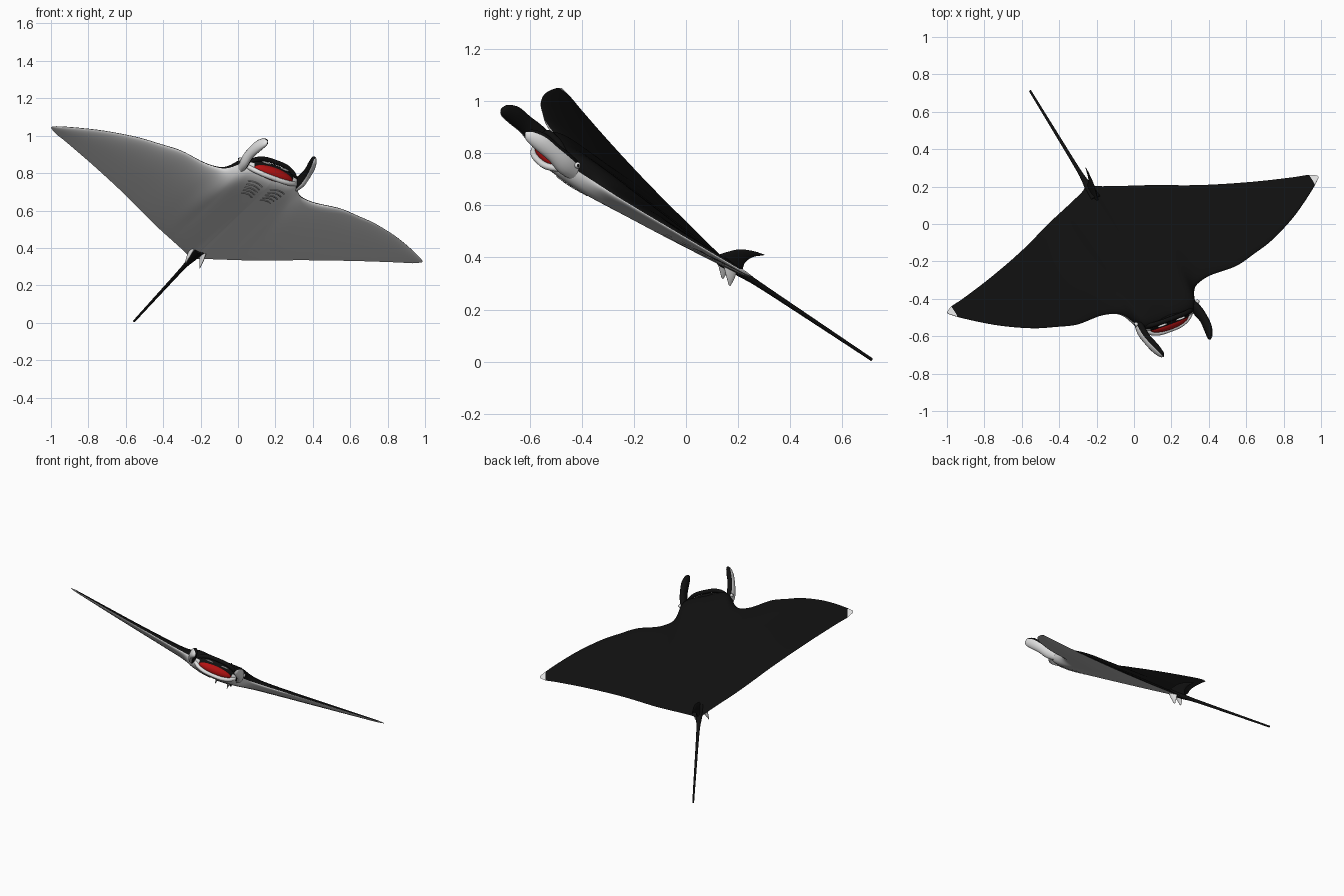
import bpy, bmesh
from math import sin, cos, pi
from mathutils import Vector, Matrix

cube = bpy.data.objects.get("Cube")
if cube:
    bpy.data.objects.remove(cube)

# Swimming pose: local x = left, -y = forward, z = up, origin at the tail root
left = Vector((0.888, 0.327, -0.323)).normalized()
front = Vector((0.445, -0.755, 0.482))
front = (front - left * front.dot(left)).normalized()
POSE = Matrix((left, -front, front.cross(left))).transposed().to_4x4()
POSE.translation = (-0.25, 0.21, 0.34)


def material(name, r, g, b):
    m = bpy.data.materials.new(name)
    m.use_nodes = True
    m.diffuse_color = (r, g, b, 1)
    m.node_tree.nodes["Principled BSDF"].inputs["Base Color"].default_value = (r, g, b, 1)
    return m


BLACK = material("back_black", 0.005, 0.005, 0.005)
WHITE = material("belly_white", 0.75, 0.75, 0.75)
RED = material("mouth_red", 0.45, 0.006, 0.006)
GREY = material("gill_grey", 0.35, 0.35, 0.35)


def finish(name, bm, mats, rule=None):
    """Turn a bmesh into a smooth, posed object."""
    bmesh.ops.recalc_face_normals(bm, faces=bm.faces)
    bm.normal_update()
    if rule:
        for f in bm.faces:
            f.material_index = rule(f)
    me = bpy.data.meshes.new(name)
    bm.to_mesh(me)
    bm.free()
    for m in mats:
        me.materials.append(m)
    ob = bpy.data.objects.new(name, me)
    bpy.context.collection.objects.link(ob)
    ob.matrix_world = POSE
    bpy.ops.object.select_all(action='DESELECT')
    ob.select_set(True)
    bpy.context.view_layer.objects.active = ob
    bpy.ops.object.shade_smooth_by_angle(angle=0.9)
    return ob


def bridge(bm, rings):
    """Skin a list of equal point rings and cap both ends."""
    vs = [[bm.verts.new(p) for p in r] for r in rings]
    n = len(vs[0])
    for r0, r1 in zip(vs, vs[1:]):
        for j in range(n):
            k = (j + 1) % n
            yield j, bm.faces.new((r0[j], r0[k], r1[k], r1[j]))
    bm.faces.new(vs[0])
    bm.faces.new(vs[-1])


def loft(name, stations, axis1, axis2, mats, rule=None, n=16):
    """Elliptical loft: stations are (centre, half size 1, half size 2)."""
    a1, a2 = Vector(axis1), Vector(axis2)
    keys = range(len(stations))
    rings = []
    steps = (len(stations) - 1) * 5
    for i in range(steps + 1):
        t = i / 5
        val = [smooth([(k, (*stations[k][0], *stations[k][1:])[c]) for k in keys], t) for c in range(5)]
        c, r1, r2 = Vector(val[:3]), max(val[3], 0.001), max(val[4], 0.001)
        rings.append([c + a1 * r1 * cos(2 * pi * j / n) + a2 * r2 * sin(2 * pi * j / n) for j in range(n)])
    bm = bmesh.new()
    list(bridge(bm, rings))
    return finish(name, bm, mats, rule)


def smooth(keys, x):
    """Hermite interpolation through (position, value) keys."""
    x = min(max(x, keys[0][0]), keys[-1][0])
    i = max(k for k in range(len(keys) - 1) if keys[k][0] <= x)

    def slope(k):
        lo, hi = keys[max(k - 1, 0)], keys[min(k + 1, len(keys) - 1)]
        return (hi[1] - lo[1]) / (hi[0] - lo[0])
    (x0, y0), (x1, y1) = keys[i], keys[i + 1]
    d = x1 - x0
    t = (x - x0) / d
    return ((2 * t**3 - 3 * t**2 + 1) * y0 + (t**3 - 2 * t**2 + t) * d * slope(i)
            + (3 * t**2 - 2 * t**3) * y1 + (t**3 - t**2) * d * slope(i + 1))


def ellipsoid(name, centre, radii, mat):
    bm = bmesh.new()
    bmesh.ops.create_uvsphere(bm, u_segments=32, v_segments=16, radius=1)
    bmesh.ops.transform(bm, verts=bm.verts, matrix=Matrix.Translation(centre) @ Matrix.Diagonal((*radii, 1)))
    return finish(name, bm, [mat])


def cord(name, points, radius, mat):
    cu = bpy.data.curves.new(name, 'CURVE')
    cu.dimensions = '3D'
    cu.bevel_depth = radius
    cu.use_fill_caps = True
    sp = cu.splines.new('BEZIER')
    sp.bezier_points.add(len(points) - 1)
    for bp, p in zip(sp.bezier_points, points):
        bp.co = p
        bp.handle_left_type = bp.handle_right_type = 'AUTO'
    cu.materials.append(mat)
    ob = bpy.data.objects.new(name, cu)
    bpy.context.collection.objects.link(ob)
    ob.matrix_world = POSE


# Body outline and thickness along the half span
SPAN = 1.115
LEAD = [(0, .985), (.08, .983), (.14, .972), (.17, .945), (.19, .89), (.215, .845), (.25, .82), (.33, .805),
        (.48, .815), (.6, .79), (.7, .765), (.8, .725), (.9, .675), (1, .612), (1.08, .555), (SPAN, .525)]
TRAIL = [(0, -.02), (.03, .02), (.105, .06), (.3, .15), (.535, .27), (.78, .377), (1, .46), (1.08, .486), (SPAN, .51)]
THICK = [(0, .078), (.14, .075), (.2, .066), (.3, .055), (.6, .036), (.9, .02), (1.08, .01), (SPAN, .003)]
BLUNT = [(0, 18), (.14, 16), (.2, 6), (.3, 3), (SPAN, 3)]


def skin(x, u, side):
    """Point on the body: u runs from trailing to leading edge."""
    a = abs(x)
    lead, trail = smooth(LEAD, a), smooth(TRAIL, a)
    h = smooth(THICK, a) * u**0.9 * max(0, 1 - u**smooth(BLUNT, a))**0.5
    return Vector((x, -(trail + (lead - trail) * u), 0.12 * (a / SPAN)**1.3 + side * h))


# Body and wings, black above and white below with white tips
N, HALF = 28, 80
us = [sin(pi / 2 * i / N) for i in range(N + 1)]
rings = []
for i in range(-HALF, HALF + 1):
    x = SPAN * (abs(i) / HALF)**1.4 * (1 if i > 0 else -1)
    rings.append([skin(x, u, 1) for u in us] + [skin(x, u, -1) for u in us[-2:0:-1]])
bm = bmesh.new()
for j, f in bridge(bm, rings):
    tip = abs(f.calc_center_median().x) > 1.075
    f.material_index = 1 if j >= N or tip else 0
finish("body_and_wings", bm, [BLACK, WHITE])

# Mouth
ellipsoid("mouth_cavity", (0, -.968, .002), (.125, .03, .045), BLACK)
ellipsoid("mouth_lining", (0, -.972, -.014), (.115, .036, .036), RED)
for name, s, mat in (("upper_lip", 1, BLACK), ("lower_lip", -1, WHITE)):
    cord(name, [(x, -y, s * z) for x, y, z in ((-.15, .95, .006), (-.1, .98, .04), (0, .99, .053),
                                               (.1, .98, .04), (.15, .95, .006))], .013, mat)

# Tail
loft("tail", [((0, -.1, 0), .03, .022), ((0, 0, 0), .02, .016), ((0, .1, 0), .011, .011),
              ((0, .4, -.005), .008, .008), ((0, .675, -.01), .006, .006)], (1, 0, 0), (0, 0, 1), [BLACK])

# Dorsal fin, swept back
loft("dorsal_fin", [((0, -.065, .0), .014, .07), ((0, -.055, .04), .01, .045), ((0, -.03, .075), .007, .032),
                    ((0, .01, .098), .004, .018), ((0, .037, .108), .002, .003)], (1, 0, 0), (0, 1, 0), [BLACK])

for side, word in ((1, "left"), (-1, "right")):
    # Head fins, white on the outer underside
    loft(word + "_head_fin",
         [((side * .155, -.89, .0), .02, .03), ((side * .168, -.97, .008), .024, .042),
          ((side * .17, -1.04, .02), .022, .036), ((side * .16, -1.11, .028), .022, .036),
          ((side * .147, -1.16, .026), .015, .024), ((side * .141, -1.178, .024), .002, .003)],
         (1, 0, 0), (0, 0, 1), [BLACK, WHITE],
         lambda f: int(f.normal.x * side * .7 - f.normal.z * .7 > .15))
    # Eyes
    ellipsoid(word + "_eye", (side * .184, -.935, .03), (.011, .012, .012), WHITE)
    ellipsoid(word + "_pupil", (side * .192, -.936, .031), (.005, .006, .006), BLACK)
    # Pale plates inside the mouth
    ellipsoid(word + "_mouth_plate", (side * .055, -.994, .025), (.028, .007, .005), WHITE)
    # Pelvic fins
    loft(word + "_pelvic_fin",
         [((side * .035, -.07, .0), .01, .035), ((side * .04, -.05, -.03), .008, .022),
          ((side * .042, -.03, -.06), .002, .004)], (1, 0, 0), (0, 1, 0), [WHITE])
    # Gill slits on the belly
    for row in range(5):
        b = .91 - row * .03
        pts = []
        for k in range(4):
            a = .025 + k * (.028 - row * .002)
            bb = b - .012 * (k - 1.5)**2 / 2
            lead, trail = smooth(LEAD, a), smooth(TRAIL, a)
            pts.append(skin(side * a, (bb - trail) / (lead - trail), -1))
        cord("%s_gill_slit_%d" % (word, row + 1), pts, .004, GREY)
